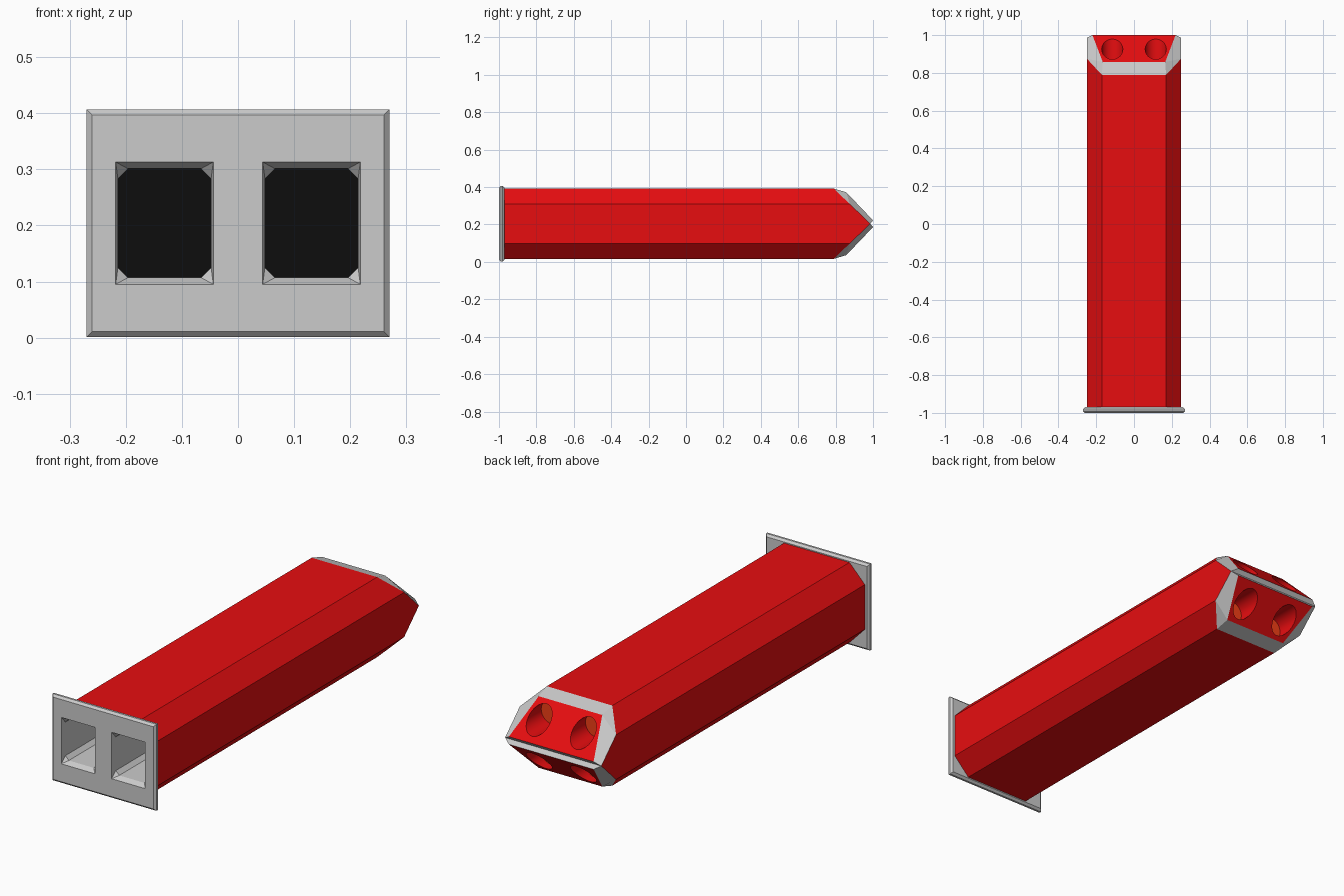
import bpy, bmesh
from math import cos, sin, pi
from mathutils import Vector

if "Cube" in bpy.data.objects:
    bpy.data.objects.remove(bpy.data.objects["Cube"])

C = 0.204  # mid height of the model


def material(name, rgb):
    m = bpy.data.materials.new(name)
    m.diffuse_color = (*rgb, 1)
    m.use_nodes = True
    m.node_tree.nodes["Principled BSDF"].inputs["Base Color"].default_value = m.diffuse_color
    return m


RED = material("red", (0.8, 0.004, 0.005))
ORANGE = material("orange", (0.9, 0.05, 0.008))
BLACK = material("black", (0.004, 0.004, 0.004))


def finish(bm, name, mat=None, smooth=False):
    bmesh.ops.remove_doubles(bm, verts=bm.verts, dist=1e-5)
    for f in bm.faces:
        f.smooth = smooth
    me = bpy.data.meshes.new(name)
    bm.to_mesh(me)
    bm.free()
    if mat:
        me.materials.append(mat)
    ob = bpy.data.objects.new(name, me)
    bpy.context.collection.objects.link(ob)


def loft(bm, *loops):
    # faces point inward when the counter-clockwise loops advance along +y
    rows = [[bm.verts.new(p) for p in lp] for lp in loops]
    for a, b in zip(rows, rows[1:]):
        for i in range(len(a)):
            j = (i + 1) % len(a)
            bm.faces.new((a[i], a[j], b[j], b[i]))


def holed_face(bm, loops, normal):
    # flat face: first loop is the outline, the others are holes
    edges = []
    for lp in loops:
        vs = [bm.verts.new(p) for p in lp]
        edges += [bm.edges.new((vs[i - 1], vs[i])) for i in range(len(vs))]
    n = Vector(normal)
    res = bmesh.ops.triangle_fill(bm, edges=edges, use_beauty=True, normal=n)
    for f in res["geom"]:
        if isinstance(f, bmesh.types.BMFace):
            f.normal_update()
            if f.normal.dot(n) < 0:
                f.normal_flip()


def octagon(y, cx, hw, hh, cut_x, cut_z):
    pts = [(hw, -hh + cut_z), (hw, hh - cut_z), (hw - cut_x, hh), (-hw + cut_x, hh),
           (-hw, hh - cut_z), (-hw, -hh + cut_z), (-hw + cut_x, -hh), (hw - cut_x, -hh)]
    return [(cx + x, y, C + z) for x, z in pts]


def rect(y, cx, hw, hh):
    return [(cx + x * hw, y, C + z * hh) for x, z in ((1, -1), (1, 1), (-1, 1), (-1, -1))]


# Long eight-sided body with a wedge-cut end
half = [(0.25, 0), (0.25, 0.105), (0.17, 0.188), (-0.17, 0.188), (-0.25, 0.105)]
ring = half + [(-x, -z) for x, z in half]
tip = [(x, 0.985 - 1.04 * abs(z), C + z) for x, z in ring]
back = [(x, -0.97, C + z) for x, z in ring]
bm = bmesh.new()
loft(bm, tip, back)
finish(bm, "body", RED)

# Front plate with chamfered rim and two rectangular openings
BAYS = (-0.131, 0.131)
bm = bmesh.new()
steps = [(-0.97, 0.01), (-0.98, 0), (-0.99, 0), (-1.0, 0.01)]
rims = [rect(y, 0, 0.27 - d, 0.203 - d) for y, d in steps]
loft(bm, *rims)
holed_face(bm, [rims[-1]] + [rect(-1.0, x, 0.087, 0.109) for x in BAYS], (0, -1, 0))
holed_face(bm, [rims[0], octagon(-0.97, 0, 0.25, 0.188, 0.08, 0.083)], (0, 1, 0))
for v in bm.verts:
    v.co.z = max(v.co.z, 0.0)
finish(bm, "front_plate")

# Bays: tapered mouth, cut-corner channel and black end
for n, x in enumerate(BAYS):
    bm = bmesh.new()
    loft(bm, octagon(-1.0, x, 0.087, 0.109, 0, 0),
         octagon(-0.975, x, 0.083, 0.097, 0.018, 0.018),
         octagon(-0.4, x, 0.083, 0.097, 0.018, 0.018))
    finish(bm, f"bay_{n}")
    bm = bmesh.new()
    bm.faces.new([bm.verts.new(p) for p in octagon(-0.4, x, 0.083, 0.097, 0.018, 0.018)])
    finish(bm, f"bay_end_{n}", BLACK)


def panel_y(z):
    return 1.0 - (z - 0.018) * 0.143 / 0.15


# Wedge end: upper half, then the same turned half way round
for side, s in (("upper", 1), ("lower", -1)):
    def place(pts):
        return [(s * x, y, C + s * z) for x, y, z in pts]

    corner = [(0.22, 0.018), (0.165, 0.168), (-0.165, 0.168), (-0.22, 0.018)]
    p = place([(x, panel_y(z), z) for x, z in corner])
    outer = place([(x, 0.985 - 1.04 * z, z) for x, z in half + [(-0.25, 0)]])

    # grey chamfered frame
    bm = bmesh.new()
    loft(bm, [p[0], p[1], p[1], p[2], p[2], p[3]], outer)
    finish(bm, f"{side}_frame")

    # red sloping panel with two round ports running straight back
    circles = []
    for n, cx in enumerate((-0.115, 0.115)):
        rim = [(cx + 0.056 * cos(a), 0.096 + 0.056 * sin(a))
               for a in (2 * pi * i / 32 for i in range(32))]
        mouth = place([(x, panel_y(z), z) for x, z in rim])
        end = place([(x, 0.83, z) for x, z in rim])
        circles.append(mouth)
        bm = bmesh.new()
        loft(bm, end, mouth)
        finish(bm, f"{side}_port_{n}", RED, True)
        bm = bmesh.new()
        bm.faces.new([bm.verts.new(q) for q in reversed(end)])
        finish(bm, f"{side}_port_end_{n}", ORANGE)
    bm = bmesh.new()
    holed_face(bm, [p] + circles, (0, 0.72, 0.69 * s))
    finish(bm, f"{side}_panel", RED)
